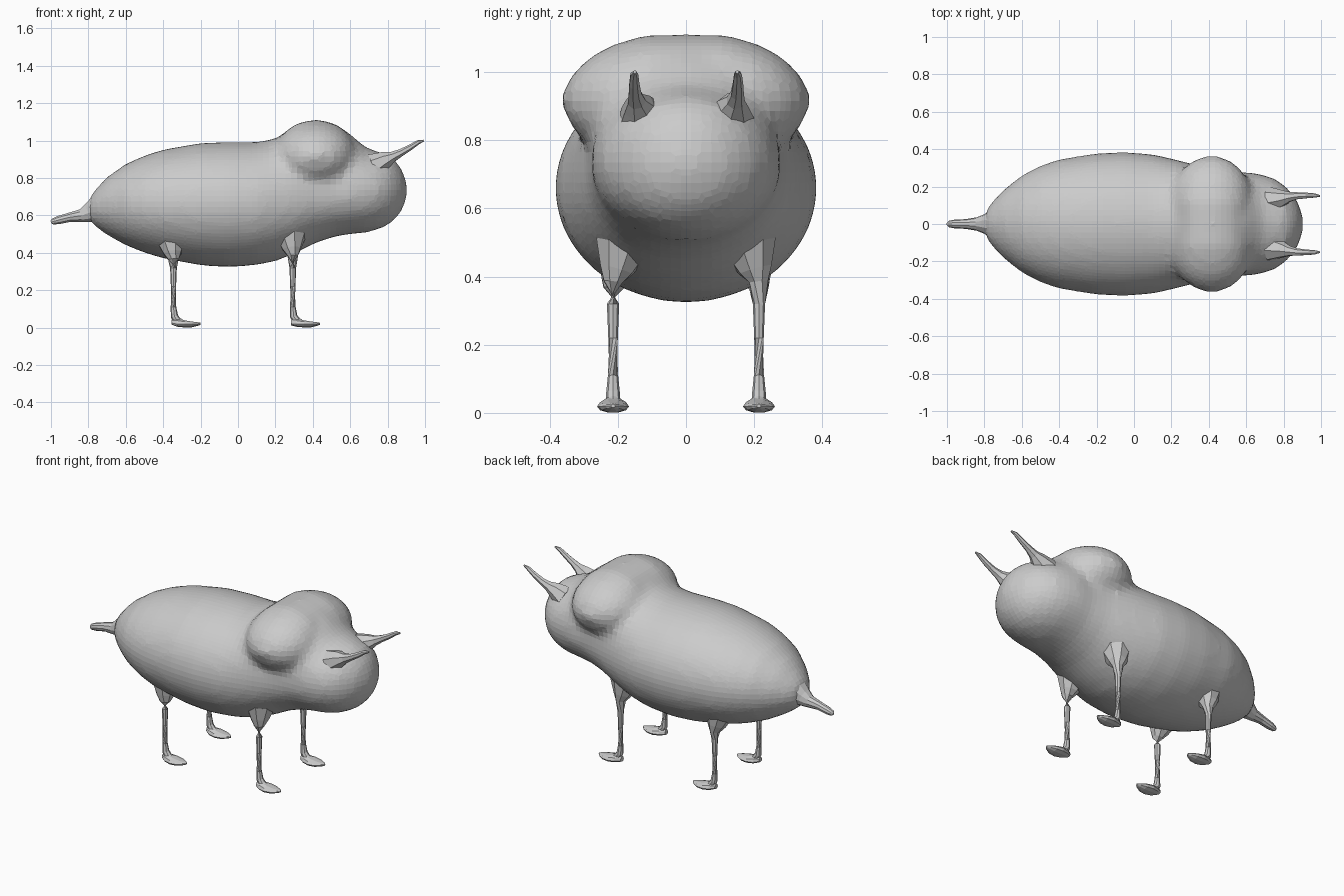
import bpy, bmesh
from math import sin, cos, pi
from mathutils import Vector

if "Cube" in bpy.data.objects:
    bpy.data.objects.remove(bpy.data.objects["Cube"])


def loft(name, rings):
    """Skin a closed tube through equal-sized rings and cap both ends."""
    bm = bmesh.new()
    vs = [[bm.verts.new(p) for p in r] for r in rings]
    n = len(rings[0])
    for a, b in zip(vs, vs[1:]):
        for i in range(n):
            j = (i + 1) % n
            bm.faces.new((a[i], a[j], b[j], b[i]))
    bm.faces.new(vs[0])
    bm.faces.new(vs[-1])
    bmesh.ops.recalc_face_normals(bm, faces=bm.faces)
    me = bpy.data.meshes.new(name)
    bm.to_mesh(me)
    bm.free()
    ob = bpy.data.objects.new(name, me)
    bpy.context.collection.objects.link(ob)
    return ob


def oval(n, half_width, bottom, mid, top, place):
    """Oval section whose upper and lower halves have different heights."""
    pts = []
    for i in range(n):
        a = 2 * pi * i / n
        s = sin(a)
        h = mid + s * ((top - mid) if s > 0 else (mid - bottom))
        pts.append(place(half_width * cos(a), h))
    return pts


def tube(name, path, n=8):
    """Round tapering tube; path entries are x, y, z, radius."""
    pts = [Vector(p[:3]) for p in path]
    rings = []
    for k, p in enumerate(pts):
        t = pts[min(k + 1, len(pts) - 1)] - pts[max(k - 1, 0)]
        q = t.to_track_quat('Z', 'Y')
        r = path[k][3]
        rings.append([p + q @ Vector((r * cos(2 * pi * i / n), r * sin(2 * pi * i / n), 0))
                      for i in range(n)])
    return loft(name, rings)


# Torso and head: x, bottom, middle, top, half width
body = [(-.80, .58, .63, .68, .045), (-.775, .55, .64, .725, .10), (-.70, .495, .65, .805, .18),
        (-.60, .44, .66, .875, .26), (-.50, .40, .66, .92, .312), (-.40, .37, .66, .952, .346),
        (-.20, .333, .66, .987, .378), (-.05, .323, .66, .992, .385), (.10, .335, .66, .992, .373),
        (.20, .355, .67, 1.01, .35), (.30, .395, .68, 1.07, .325), (.42, .455, .70, 1.11, .292),
        (.52, .487, .72, 1.09, .277), (.60, .50, .73, 1.035, .277), (.68, .507, .735, .965, .267),
        (.75, .525, .735, .94, .243), (.81, .553, .735, .92, .203), (.86, .60, .735, .873, .145),
        (.89, .655, .735, .815, .085), (.902, .70, .735, .77, .035)]
torso = loft("body", [oval(40, w, b, m, t, lambda u, h, x=x: (x, u, h))
                      for x, b, m, t, w in body])

# Shoulder hump running across the neck: y, half width in x, bottom, top
half = [(.0, .21, .76, 1.11), (.12, .212, .76, 1.109), (.20, .206, .765, 1.085),
        (.26, .18, .78, 1.058), (.30, .148, .80, 1.027), (.335, .105, .84, .99),
        (.355, .06, .88, .955), (.364, .025, .905, .935)]
hump_rows = [(-y, r, b, t) for y, r, b, t in half[:0:-1]] + half
hump = loft("hump", [oval(32, r, b, (b + t) / 2, t, lambda u, h, y=y: (.415 + u, y, h))
                     for y, r, b, t in hump_rows])

# Fuse hump and torso into one softly blended skin
bpy.ops.object.select_all(action='DESELECT')
torso.select_set(True)
hump.select_set(True)
bpy.context.view_layer.objects.active = torso
bpy.ops.object.join()
rm = torso.modifiers.new("fuse", 'REMESH')
rm.mode = 'VOXEL'
rm.voxel_size = .03
sm = torso.modifiers.new("soften", 'SMOOTH')
sm.factor = .5
sm.iterations = 3

# Tail
tube("tail", [(-.68, 0, .645, .12), (-.76, 0, .63, .078), (-.80, 0, .612, .052),
              (-.84, 0, .598, .036), (-.90, 0, .59, .026), (-.96, 0, .575, .023),
              (-.99, 0, .567, .017), (-1.0, 0, .564, .007)], 10)

for side, sy in (("left", 1), ("right", -1)):
    # Horns flaring out of the brow
    tube(side + "_horn", [(.73, .13 * sy, .865, .07), (.79, .137 * sy, .897, .047),
                          (.83, .145 * sy, .915, .028), (.87, .15 * sy, .935, .02),
                          (.92, .152 * sy, .963, .016), (.965, .152 * sy, .992, .012),
                          (.993, .15 * sy, 1.0, .005)], 7)
    # Thin legs with flared tops and flat forward-pointing feet
    for end, x, lift in (("back", -.345, 0), ("front", .293, .02)):
        y = .214 * sy
        tube(f"{end}_{side}_leg", [(x - .01, y - .03 * sy, .47 + lift, .085),
                                   (x - .005, y - .01 * sy, .40 + lift, .052),
                                   (x, y, .365 + lift, .03), (x, y, .32, .018),
                                   (x, y, .22, .014), (x, y, .11, .015),
                                   (x + .005, y, .06, .02), (x + .025, y, .032, .022),
                                   (x + .06, y, .022, .012)], 8)
        foot = [(-.01, .018, .024, .045, .016), (.02, .01, .022, .05, .036),
                (.06, .006, .022, .04, .047), (.10, .007, .022, .033, .04),
                (.13, .015, .023, .029, .022), (.145, .021, .023, .026, .006)]
        if end == "back":
            foot[0] = (-.01, .022, .028, .045, .016)
        foot = [(d, b - .006, m - .003, t, w) for d, b, m, t, w in foot]
        loft(f"{end}_{side}_foot", [oval(10, w, b, m, t, lambda u, h, d=d: (x + d, y + u, h))
                                    for d, b, m, t, w in foot])
